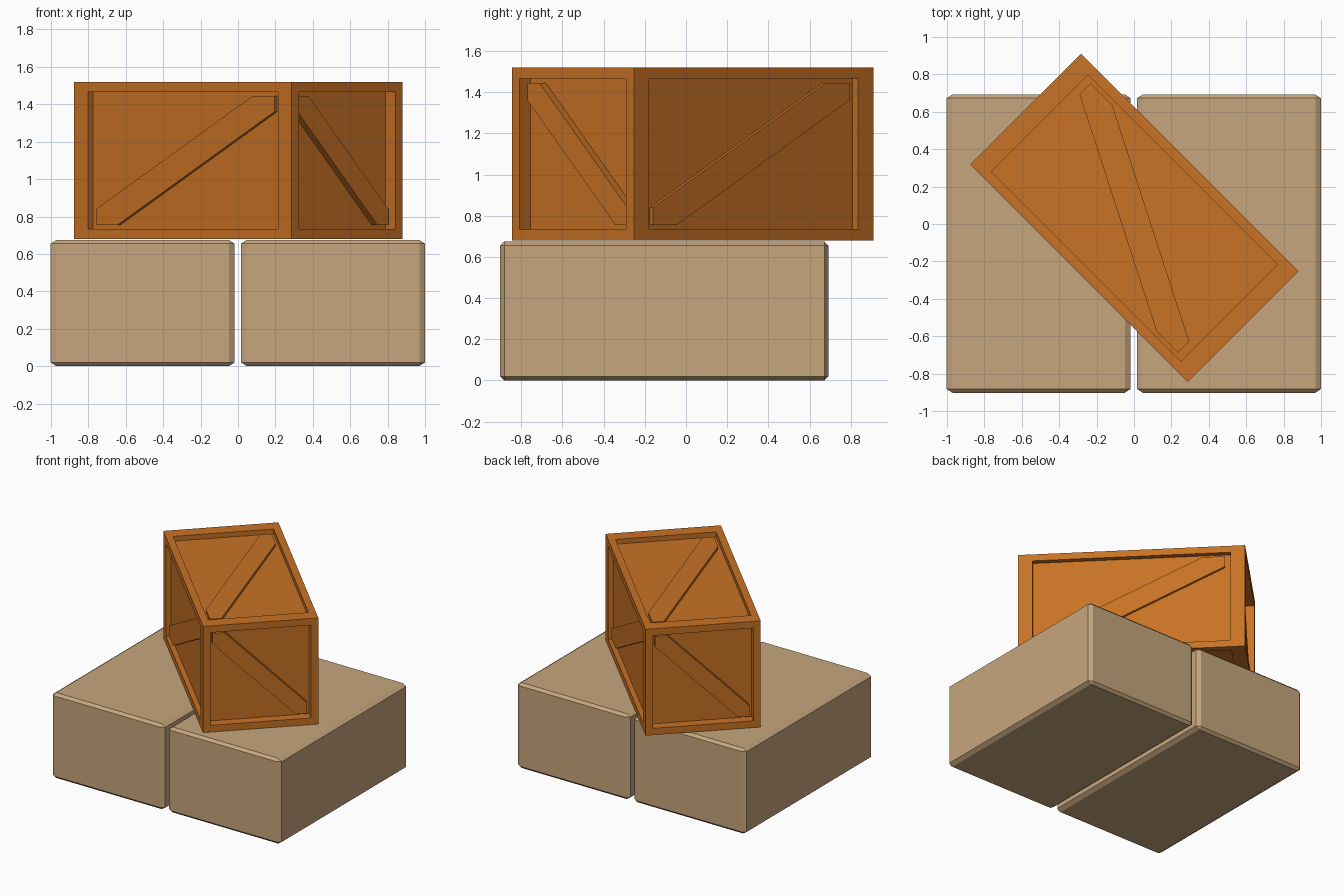
import bpy, bmesh, math
from mathutils import Vector, Matrix

if "Cube" in bpy.data.objects:
    bpy.data.objects.remove(bpy.data.objects["Cube"])


def material(name, rgb):
    m = bpy.data.materials.new(name)
    m.diffuse_color = (*rgb, 1)
    m.use_nodes = True
    m.node_tree.nodes["Principled BSDF"].inputs["Base Color"].default_value = m.diffuse_color
    return m


def make_object(name, bm, mat):
    bmesh.ops.recalc_face_normals(bm, faces=bm.faces)
    me = bpy.data.meshes.new(name)
    bm.to_mesh(me)
    bm.free()
    me.materials.append(mat)
    ob = bpy.data.objects.new(name, me)
    bpy.context.collection.objects.link(ob)
    return ob


wood = material("orange wood", (0.58, 0.168, 0.018))
stone = material("tan block", (0.57, 0.38, 0.205))

# Two chamfered base blocks, chamfer stretched along x
for name, cx in (("left_block", -0.51), ("right_block", 0.508)):
    bm = bmesh.new()
    bmesh.ops.create_cube(bm, size=1)
    bmesh.ops.scale(bm, vec=(0.65, 1.595, 0.675), verts=bm.verts)
    bmesh.ops.bevel(bm, geom=bm.edges[:], offset=0.02, segments=1, affect='EDGES')
    bmesh.ops.scale(bm, vec=(0.983 / 0.65, 1, 1), verts=bm.verts)
    bmesh.ops.translate(bm, vec=(cx, -0.105, 0.3375), verts=bm.verts)
    make_object(name, bm, stone)

# Crate placement: unit cube stretched and turned by 45 degrees
place = (Matrix.Translation((0.002, 0.032, 1.10))
         @ Matrix.Rotation(-math.pi / 4, 4, 'Z')
         @ Matrix.Diagonal((1.645, 0.838, 0.84, 1)))
BORDER, DEPTH, BRACE_TOP, CUT = 0.09, 0.0455, 0.0195, 0.1

# Crate body: cube with a recessed panel on each side
bm = bmesh.new()
bmesh.ops.create_cube(bm, size=1)
panels = bm.faces[:]
bmesh.ops.inset_individual(bm, faces=panels, thickness=BORDER)
for f in bmesh.ops.extrude_discrete_faces(bm, faces=panels)["faces"]:
    f.normal_update()
    bmesh.ops.translate(bm, vec=-f.normal * DEPTH, verts=f.verts)
bm.transform(place)
make_object("crate_body", bm, wood)

# Diagonal braces: run from corner (-a,-b) to corner (a,b) of each panel
X, Y, Z = Vector((1, 0, 0)), Vector((0, 1, 0)), Vector((0, 0, 1))
h = 0.5 - BORDER
c = h - CUT
outline = [(-h, -h), (-c, -h), (h, c), (h, h), (c, h), (-h, -c)]
braces = {"front": (-Y, X, Z), "back": (Y, -X, Z), "right": (X, -Y, Z),
          "left": (-X, Y, Z), "top": (Z, X, -Y), "bottom": (-Z, X, Y)}
for side, (n, a, b) in braces.items():
    bm = bmesh.new()
    low, high = ([bm.verts.new(n * d + a * s + b * t) for s, t in outline]
                 for d in (0.5 - DEPTH, 0.5 - BRACE_TOP))
    bm.faces.new(high)
    for i in range(6):
        j = (i + 1) % 6
        bm.faces.new((low[i], low[j], high[j], high[i]))
    bm.faces.new(low[::-1])
    bm.transform(place)
    make_object(side + "_brace", bm, wood)
